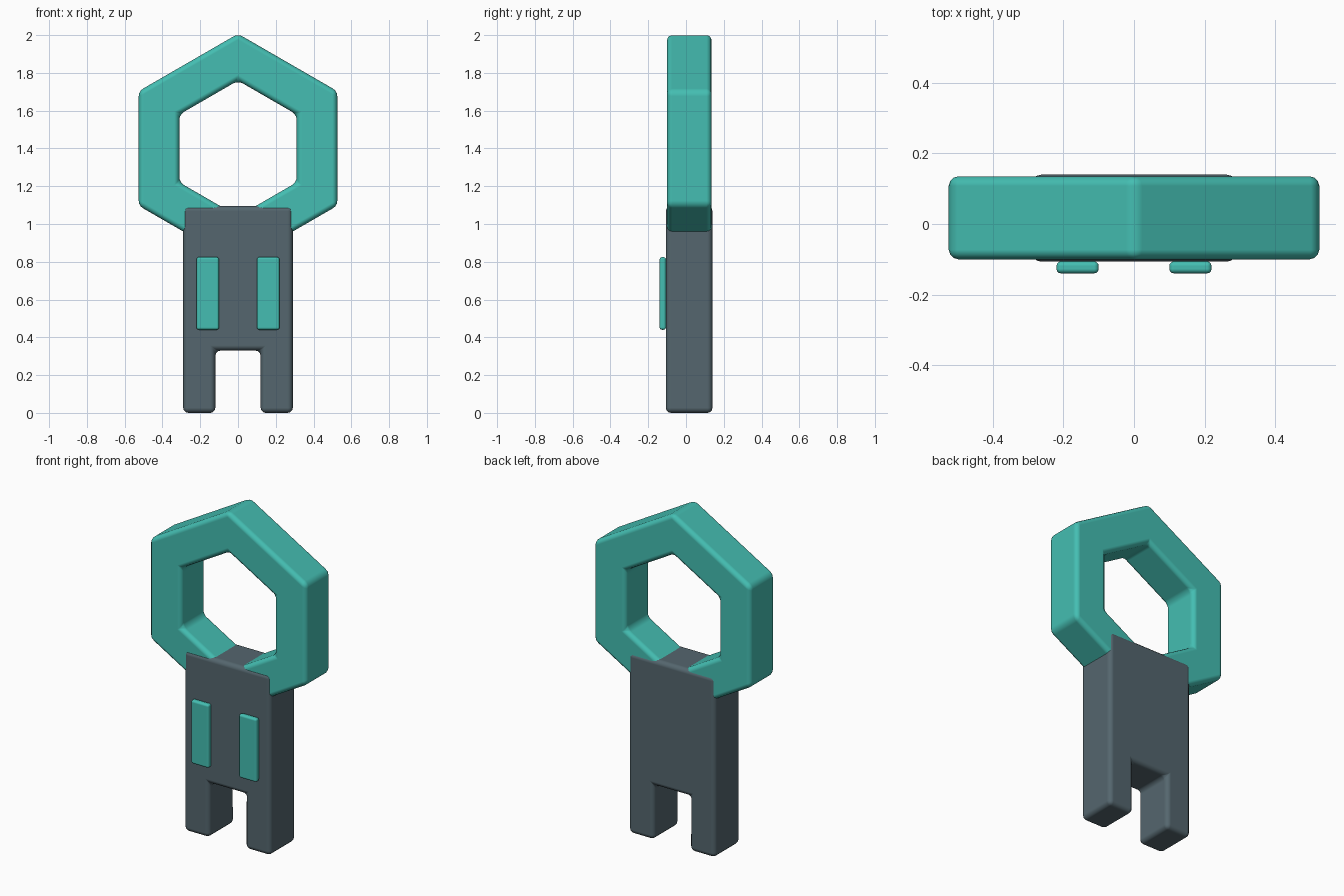
import bpy, bmesh
from math import sin, cos, pi

cube = bpy.data.objects.get("Cube")
if cube:
    bpy.data.objects.remove(cube, do_unlink=True)


def material(name, rgb):
    mat = bpy.data.materials.new(name)
    mat.use_nodes = True
    mat.diffuse_color = (*rgb, 1)
    mat.node_tree.nodes["Principled BSDF"].inputs["Base Color"].default_value = (*rgb, 1)
    return mat


teal = material("teal", (0.058, 0.515, 0.445))
slate = material("slate grey", (0.089, 0.133, 0.156))


def slab(name, polygons, front, back, mat, bevel):
    """Extrude flat x-z polygons from front to back and round every edge."""
    bm = bmesh.new()
    for poly in polygons:
        bm.faces.new([bm.verts.new((x, front, z)) for x, z in poly])
    bmesh.ops.remove_doubles(bm, verts=bm.verts, dist=0.0001)
    result = bmesh.ops.extrude_face_region(bm, geom=bm.faces[:], use_keep_orig=True)
    for v in result["geom"]:
        if isinstance(v, bmesh.types.BMVert):
            v.co.y = back
    bmesh.ops.recalc_face_normals(bm, faces=bm.faces)
    for f in bm.faces:
        f.smooth = True
    mesh = bpy.data.meshes.new(name)
    bm.to_mesh(mesh)
    bm.free()
    mesh.materials.append(mat)
    obj = bpy.data.objects.new(name, mesh)
    bpy.context.collection.objects.link(obj)
    mod = obj.modifiers.new("rounded edges", 'BEVEL')
    mod.width = bevel
    mod.segments = 3
    mod.limit_method = 'ANGLE'
    mod.harden_normals = True
    return obj


# Hexagonal ring, point up
def hexagon(radius, centre=1.4):
    return [(radius * sin(i * pi / 3), centre + radius * cos(i * pi / 3)) for i in range(6)]


outer, inner = hexagon(0.607), hexagon(0.359)
sides = [(outer[i - 1], outer[i], inner[i], inner[i - 1]) for i in range(6)]
slab("hexagon_ring", sides, -0.1, 0.135, teal, 0.027)

# Shaft with a notch between two prongs
right_half = [(0.12, 0.33), (0.12, 0), (0.29, 0), (0.29, 1.095)]
outline = right_half + [(-x, z) for x, z in reversed(right_half)]
slab("forked_shaft", [outline], -0.107, 0.14, slate, 0.027)

# Raised strips on the front
for side, s in (("left", 1), ("right", -1)):
    strip = [(s * x, z) for x, z in ((0.1, 0.44), (0.22, 0.44), (0.22, 0.825), (0.1, 0.825))]
    slab(side + "_front_strip", [strip], -0.14, -0.106, teal, 0.013)
